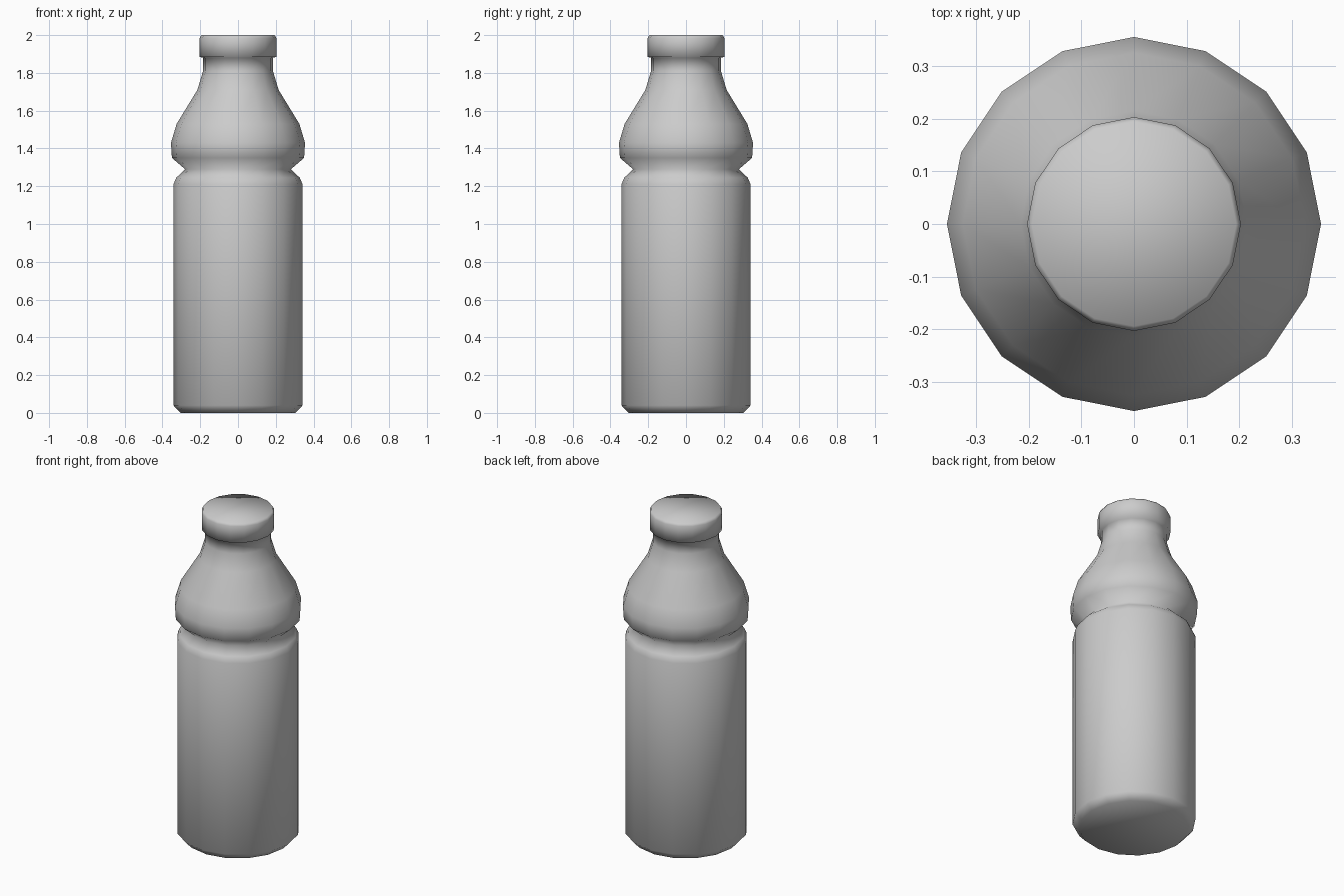
import bpy, bmesh, math

if "Cube" in bpy.data.objects:
    bpy.data.objects.remove(bpy.data.objects["Cube"], do_unlink=True)

SIDES = 16


def material(name, colour):
    mat = bpy.data.materials.new(name)
    mat.use_nodes = True
    mat.diffuse_color = colour
    mat.node_tree.nodes["Principled BSDF"].inputs["Base Color"].default_value = colour
    return mat


def lathe(name, profile, mat):
    """Spin (radius, height) points around z and close both ends."""
    bm = bmesh.new()
    rings = []
    for r, z in profile:
        angles = [2 * math.pi * i / SIDES for i in range(SIDES)]
        rings.append([bm.verts.new((r * math.cos(a), r * math.sin(a), z)) for a in angles])
    for low, high in zip(rings, rings[1:]):
        for i in range(SIDES):
            j = (i + 1) % SIDES
            bm.faces.new((low[i], low[j], high[j], high[i]))
    bm.faces.new(rings[0][::-1])
    bm.faces.new(rings[-1])
    for face in bm.faces:
        face.smooth = True
    mesh = bpy.data.meshes.new(name)
    bm.to_mesh(mesh)
    bm.free()
    mesh.materials.append(mat)
    obj = bpy.data.objects.new(name, mesh)
    bpy.context.collection.objects.link(obj)
    return obj


grey = material("plain grey", (0.6, 0.6, 0.6, 1))

# Base and body, grip groove, bulging shoulder, neck, then cap
base = [(0.305, 0), (0.342, 0.04)]
body = [(0.342, 1.21), (0.327, 1.245)]
groove = [(0.28, 1.29)]
shoulder = [(0.35, 1.35), (0.355, 1.43), (0.325, 1.53), (0.215, 1.71)]
neck = [(0.185, 1.81), (0.185, 1.88)]
cap = [(0.203, 1.885), (0.203, 1.985), (0.194, 2.0)]
lathe("bottle", base + body + groove + shoulder + neck + cap, grey)
